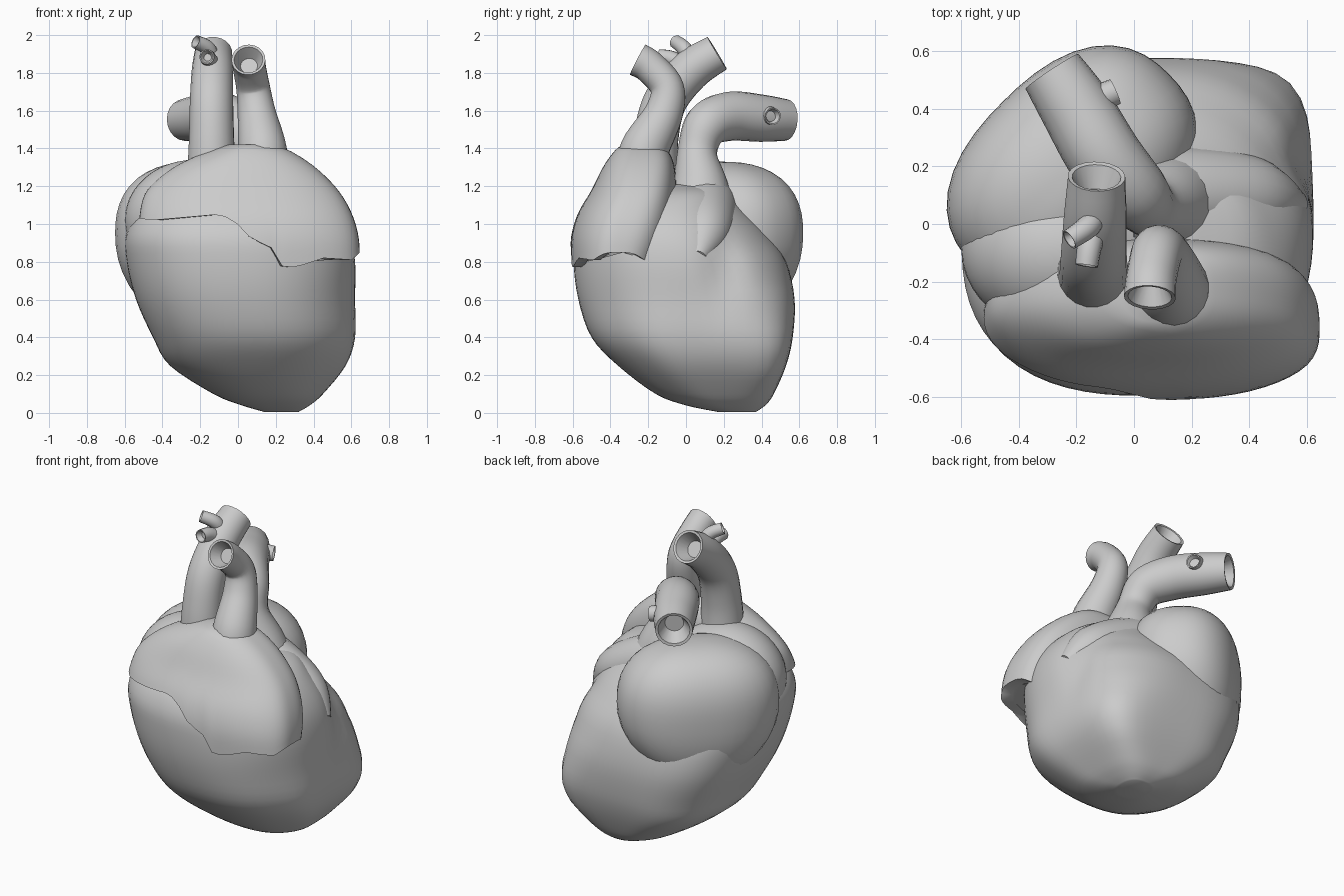
import bpy, bmesh, math
from mathutils import Vector, Matrix

if "Cube" in bpy.data.objects:
    bpy.data.objects.remove(bpy.data.objects["Cube"])

N = 64


def catmull(rows, steps):
    """Smoothly resample a list of equal-length tuples."""
    out = []
    for i in range(len(rows) - 1):
        a, b, c, d = (rows[max(i - 1, 0)], rows[i], rows[i + 1], rows[min(i + 2, len(rows) - 1)])
        for s in range(steps):
            t = s / steps
            out.append([0.5 * (2 * q + (r - p) * t + (2 * p - 5 * q + 4 * r - w) * t * t
                               + (3 * q - p - 3 * r + w) * t ** 3)
                        for p, q, r, w in zip(a, b, c, d)])
    out.append(list(rows[-1]))
    return out


def lookup(table, z):
    """Linear lookup in a table sorted by its first column."""
    if z <= table[0][0]:
        return table[0][1:]
    for a, b in zip(table, table[1:]):
        if z <= b[0]:
            t = (z - a[0]) / (b[0] - a[0])
            return [p + (q - p) * t for p, q in zip(a[1:], b[1:])]
    return table[-1][1:]


def finish(name, bm, angle=45):
    bmesh.ops.recalc_face_normals(bm, faces=bm.faces)
    me = bpy.data.meshes.new(name)
    bm.to_mesh(me)
    bm.free()
    ob = bpy.data.objects.new(name, me)
    bpy.context.collection.objects.link(ob)
    bpy.ops.object.select_all(action='DESELECT')
    ob.select_set(True)
    bpy.context.view_layer.objects.active = ob
    bpy.ops.object.shade_smooth_by_angle(angle=math.radians(angle))
    return ob


def loft(name, rings):
    bm = bmesh.new()
    vs = [[bm.verts.new(p) for p in r] for r in rings]
    n = len(vs[0])
    for a, b in zip(vs, vs[1:]):
        for i in range(n):
            j = (i + 1) % n
            bm.faces.new((a[i], a[j], b[j], b[i]))
    bm.faces.new(vs[0][::-1])
    bm.faces.new(vs[-1])
    return finish(name, bm)


def oval(x0, x1, y0, y1, th, n):
    """Point on a superellipse that fills the given bounds."""
    c, s = math.cos(th), math.sin(th)
    k = (abs(c) ** n + abs(s) ** n) ** (-1 / n)
    return ((x0 + x1) / 2 + (x1 - x0) / 2 * c * k, (y0 + y1) / 2 + (y1 - y0) / 2 * s * k)


ANGLES = [2 * math.pi * i / N for i in range(N)]


def toward(th, deg):
    return max(0, math.cos(th - math.radians(deg))) ** 2


def tube(name, pts, sides=20, hollow=True):
    """Tube along a smooth path of (x, y, z, radius) with a recessed mouth."""
    path = catmull(pts, 6)
    P = [Vector(p[:3]) for p in path]
    R = [p[3] for p in path]
    rings, side = [], Vector((1, 0.1, 0.3))
    for i, p in enumerate(P):
        t = (P[min(i + 1, len(P) - 1)] - P[max(i - 1, 0)]).normalized()
        side = (side - t * side.dot(t)).normalized()
        up = t.cross(side)
        rings.append([p + (side * math.cos(2 * math.pi * k / sides)
                           + up * math.sin(2 * math.pi * k / sides)) * R[i] for k in range(sides)])
    for f, depth in ((0.85, 0.03), (0.5, 0.8)) if hollow else ():
        rings.append([P[-1] + (q - P[-1]) * f - t * R[-1] * depth for q in rings[len(path) - 1]])
    return loft(name, rings)


def lobe(name, loc, radii, rot=0, n=2.0, low=1.0):
    """Superellipsoid lobe; 'low' stretches and narrows the lower half."""
    bm = bmesh.new()
    bmesh.ops.create_uvsphere(bm, u_segments=40, v_segments=24, radius=1)
    for v in bm.verts:
        v.co /= sum(abs(c) ** n for c in v.co) ** (1 / n)
        if v.co.z < 0:
            v.co.x *= 1 - 0.35 * v.co.z ** 2 * (low > 1)
            v.co.z *= low
    bm.transform(Matrix.Translation(loc) @ Matrix.Rotation(math.radians(rot), 4, 'Z')
                 @ Matrix.Diagonal((*radii, 1)))
    return finish(name, bm)


# Main ventricle body: z, x range, y range
body = [(0.005, 0.14, 0.32, 0.17, 0.37), (0.04, 0.02, 0.38, 0.0, 0.42),
        (0.1, -0.13, 0.45, -0.16, 0.465), (0.25, -0.36, 0.57, -0.36, 0.53),
        (0.4, -0.45, 0.62, -0.5, 0.565), (0.6, -0.54, 0.62, -0.57, 0.575),
        (0.8, -0.59, 0.62, -0.595, 0.53), (0.95, -0.59, 0.585, -0.58, 0.43),
        (1.08, -0.5, 0.5, -0.49, 0.31), (1.17, -0.3, 0.38, -0.3, 0.22),
        (1.21, -0.1, 0.2, -0.15, 0.12)]
# corner squareness at the right rear by height
square = [(0.0, 2.5), (0.1, 4.0), (0.2, 5.5), (0.33, 5.0), (0.5, 3.6), (0.7, 2.6), (0.9, 2.1)]
rings = []
for z, x0, x1, y0, y1 in catmull(body, 4):
    ring = []
    for th in ANGLES:
        n = (2.25 + (lookup(square, z)[0] - 2.25) * toward(th, 45)
             + 0.5 * toward(th, 135) + 0.15 * toward(th, 225))
        x, y = oval(x0, x1, y0, y1, th, n)
        # shallow groove down the right side
        if x > 0:
            x -= 0.04 * math.exp(-((y - 0.2) / 0.1) ** 2 - ((z - 0.8) / 0.22) ** 2)
        ring.append((x, y, max(z, 0)))
    rings.append(ring)
loft("ventricle_body", rings)

# Front atrium: a cap over the front with an uneven lower rim
cap = catmull([(0.78, -0.52, 0.645, -0.61, -0.14), (0.92, -0.52, 0.64, -0.61, -0.09),
               (1.05, -0.52, 0.605, -0.575, -0.06), (1.18, -0.48, 0.53, -0.5, -0.05),
               (1.3, -0.34, 0.41, -0.44, -0.06), (1.38, -0.17, 0.29, -0.385, -0.09),
               (1.42, -0.05, 0.2, -0.34, -0.14)], 4)
rim = [(-0.6, 1.04), (-0.45, 1.02), (-0.1, 1.05), (-0.02, 1.03), (0.08, 0.91), (0.17, 0.89),
       (0.2, 0.78), (0.3, 0.77), (0.45, 0.82), (0.6, 0.81), (0.65, 0.86)]
rings = []
for k in range(-1, 17):
    ring = []
    for th in ANGLES:
        n = 2.4 - 0.4 * toward(th, 215) + 0.7 * toward(th, 40)
        xr = oval(-0.52, 0.64, -0.6, -0.1, th, n)[0]
        zb = lookup(rim, xr)[0]
        z = zb + (1.42 - zb) * max(k, 0) / 16
        x, y = oval(*lookup(cap, z), th, n)
        if k < 0:
            x, y = 0.04 + (x - 0.04) * 0.9, -0.3 + (y + 0.3) * 0.8
        ring.append((x, y, z))
    rings.append(ring)
loft("front_atrium", rings)

# Rear atrium lobe, the bridge joining both atria, and the ridge below the rear vessel
lobe("rear_atrium", (-0.215, 0.185, 0.95), (0.475, 0.34, 0.38), 45, 2.4, 1.32)
lobe("atrium_bridge", (-0.23, -0.09, 1.02), (0.37, 0.3, 0.32))
tube("vessel_ridge", [(-0.05, 0.08, 1.12, 0.2), (0.2, 0.1, 1.05, 0.17), (0.42, 0.09, 0.94, 0.14),
                      (0.57, 0.06, 0.82, 0.05)], hollow=False)

# Great vessels
tube("left_front_vessel", [(-0.14, -0.17, 1.25, 0.13), (-0.14, -0.16, 1.45, 0.12),
                           (-0.14, -0.11, 1.65, 0.115), (-0.135, 0.02, 1.81, 0.11),
                           (-0.13, 0.165, 1.905, 0.1)])
tube("right_front_vessel", [(0.13, -0.24, 1.25, 0.13), (0.13, -0.22, 1.39, 0.13),
                            (0.1, -0.12, 1.58, 0.103), (0.08, -0.1, 1.72, 0.09),
                            (0.06, -0.19, 1.83, 0.088), (0.055, -0.255, 1.87, 0.09)])
tube("rear_vessel", [(0.14, 0.08, 1.0, 0.2), (0.1, 0.075, 1.2, 0.15), (0.05, 0.06, 1.38, 0.105),
                     (0.0, 0.11, 1.52, 0.12), (-0.1, 0.23, 1.57, 0.13),
                     (-0.2, 0.4, 1.56, 0.125), (-0.285, 0.53, 1.55, 0.11)])

# Small branches
for name, pts in {
    "upper_branch": [(-0.13, 0.03, 1.86, 0.04), (-0.16, -0.01, 1.93, 0.04), (-0.225, -0.055, 1.965, 0.036)],
    "lower_branch": [(-0.14, 0.0, 1.83, 0.05), (-0.155, -0.08, 1.875, 0.043), (-0.165, -0.145, 1.885, 0.04)],
    "rear_branch": [(-0.21, 0.38, 1.57, 0.05), (-0.13, 0.43, 1.575, 0.05), (-0.065, 0.46, 1.57, 0.046)],
}.items():
    tube(name, pts, sides=14)
